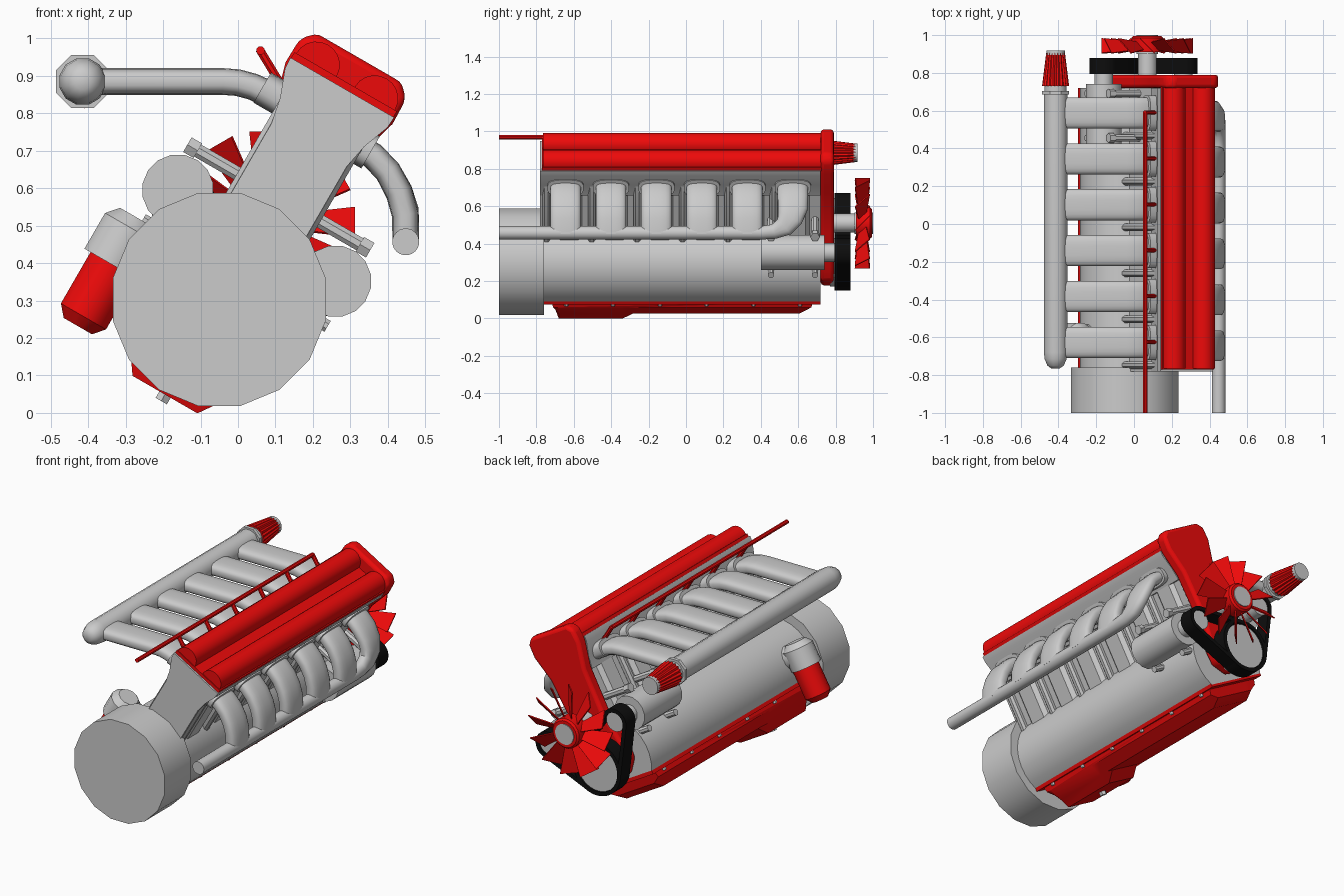
import bpy, bmesh, math
from mathutils import Vector

if "Cube" in bpy.data.objects:
    bpy.data.objects.remove(bpy.data.objects["Cube"])

S, C = 0.5, math.sqrt(3) / 2
RIGHT = Vector((C, 0, -S))          # engine leans 30 degrees to the right
UP = Vector((S, 0, C))
AXIS_Y = Vector((0, 1, 0))
CRANK = Vector((-0.05, 0, 0.3))


def mat(name, col):
    m = bpy.data.materials.new(name)
    m.diffuse_color = (*col, 1)
    m.use_nodes = True
    m.node_tree.nodes["Principled BSDF"].inputs["Base Color"].default_value = m.diffuse_color
    return m


RED = mat("red_paint", (0.85, 0.003, 0.003))
BLACK = mat("rubber", (0.004, 0.004, 0.004))


def L(a, b, y):
    """leaning engine coordinates to world"""
    return CRANK + RIGHT * a + UP * b + AXIS_Y * y


def loft(name, rings, material=None, closed=False, bevel=0):
    bm = bmesh.new()
    vs = [[bm.verts.new(p) for p in r] for r in rings]
    n = len(vs[0])
    for i in range(len(vs) if closed else len(vs) - 1):
        p, q = vs[i], vs[(i + 1) % len(vs)]
        for j in range(n):
            bm.faces.new((p[j], p[(j + 1) % n], q[(j + 1) % n], q[j]))
    if not closed:
        bm.faces.new(vs[0])
        bm.faces.new(vs[-1])
    bmesh.ops.recalc_face_normals(bm, faces=bm.faces)
    me = bpy.data.meshes.new(name)
    bm.to_mesh(me)
    bm.free()
    ob = bpy.data.objects.new(name, me)
    bpy.context.collection.objects.link(ob)
    if material:
        me.materials.append(material)
    if bevel:
        m = ob.modifiers.new("bevel", 'BEVEL')
        m.width, m.segments, m.limit_method = bevel, 3, 'ANGLE'
    return ob


def boxy(v, power):
    return math.copysign(abs(v) ** power, v)


def sweep(name, path, radii, n=14, material=None, ref=AXIS_Y, star=1.0, power=1.0):
    """tube with an elliptical section; radii is one value, or one per point; power < 1 makes it boxy"""
    path = [Vector(p) for p in path]
    if not isinstance(radii, list):
        radii = [radii] * len(path)
    rings = []
    for i, p in enumerate(path):
        t = Vector()
        if i > 0:
            t += (p - path[i - 1]).normalized()
        if i < len(path) - 1:
            t += (path[i + 1] - p).normalized()
        t.normalize()
        r = ref if abs(t.dot(ref)) < 0.99 else Vector((0, 0, 1))
        u = t.cross(r).normalized()
        v = u.cross(t)
        ra, rb = radii[i] if isinstance(radii[i], tuple) else (radii[i], radii[i])
        pw = power if abs(ra - rb) > 0.01 else 1.0
        ring = []
        for k in range(n):
            th = 2 * math.pi * (k + 0.5) / n
            f = star if k % 2 else 1
            ring.append(p + u * ra * f * boxy(math.cos(th), pw) + v * rb * f * boxy(math.sin(th), pw))
        rings.append(ring)
    return loft(name, rings, material)


def prism(name, pts, y0, y1, material=None, bevel=0):
    return loft(name, [[L(a, b, y) for a, b in pts] for y in (y0, y1)], material, bevel=bevel)


def sym(half):
    return half + [(-a, b) for a, b in reversed(half)]


cyl_y = [-0.625 + 0.243 * i for i in range(6)]
rib_y = [-0.747 + 0.243 * i for i in range(7)]

# Flywheel housing, crankcase, cylinder jackets and head
sweep("flywheel_housing", [(-0.05, -1, 0.303), (-0.05, -0.76, 0.303)], 0.29, 16)
case = [(0.237 * math.sin(t), 0.237 * math.cos(t)) for t in [math.radians(2 + 12.2 * k) for k in range(11)]]
prism("crankcase", sym(case), -0.77, 0.72)
prism("block_core", sym([(0.095, 0.52), (0.095, 0.0)]), -0.77, 0.72)
prism("rear_plate", sym([(0.116, 0.5), (0.116, 0.0)]), -0.78, -0.75)
for y in cyl_y:
    sweep("cylinder_jacket", [L(0, 0.05, y), L(0, 0.5, y)], 0.126, 8)
prism("cylinder_head", sym([(0.16, 0.657), (0.158, 0.625), (0.13, 0.55), (0.116, 0.48)]), -0.78, 0.72)
for y in rib_y[:-1]:
    for s in (-1, 1):
        sweep("block_rib", [L(s * 0.108, b, y) for b in (0.145, 0.165, 0.63)], [0.012, 0.022, 0.022], 8)

# Twin cam covers
prism("cam_cover_base", sym([(0.158, 0.675), (0.158, 0.655)]), -0.77, 0.73, RED)
for s in (-1, 1):
    lobe = [(s * 0.09 + 0.062 * math.cos(math.pi * k / 10), 0.677 + 0.06 * math.sin(math.pi * k / 10))
            for k in range(11)]
    lobe = [(lobe[0][0], 0.66)] + lobe + [(lobe[-1][0], 0.66)]
    prism("cam_lobe", lobe, -0.765, 0.73, RED)

# Timing cover at the fan end
prism("timing_cover", sym([(0.13, 0.748), (0.163, 0.715), (0.165, 0.64), (0.125, 0.5), (0.115, 0.25),
                           (0.15, 0.06), (0.145, -0.03), (0.08, -0.1)]), 0.72, 0.79, RED, bevel=0.018)

# Oil pan with deep sump, rim and bolts
side = [(-0.72, -0.14), (-0.71, -0.2), (-0.68, -0.29), (-0.34, -0.29), (-0.28, -0.237),
        (0.61, -0.237), (0.67, -0.2), (0.68, -0.14)]
loft("oil_pan", [[L(a, max(b, lim), y) for y, b in side]
                 for a, lim in ((-0.18, -0.175), (-0.135, -0.24), (-0.1, -0.29),
                                (0.1, -0.29), (0.135, -0.24), (0.18, -0.175))], RED)
prism("oil_pan_rim", sym([(0.2, -0.125), (0.2, -0.146)]), -0.77, 0.72, RED)
for s in (-1, 1):
    for i in range(6):
        y = -0.64 + 0.25 * i
        sweep("rim_bolt", [L(s * 0.188, -0.14, y), L(s * 0.188, -0.16, y)], 0.011, 6)
sweep("drain_plug", [L(0, -0.28, -0.5), L(0, -0.31, -0.5)], 0.02, 6)

# Intake plenum, air filter and runners
px, pz = -0.415, 0.885
sweep("plenum", [(px, y, pz) for y in (-0.765, -0.75, -0.715, -0.68, 0.7)],
      [0.022, 0.045, 0.06, 0.064, 0.064], 12)
sweep("plenum_flange", [(px, y, pz) for y in (0.685, 0.705)], 0.077, 8)
sweep("filter_collar", [(px, y, pz) for y in (0.7, 0.735)], 0.06, 14)
sweep("air_filter", [(px, y, pz) for y in (0.73, 0.905)], [0.072, 0.05], 40, RED, star=0.9)
sweep("filter_cap", [(px, y, pz) for y in (0.895, 0.918)], 0.05, 14)
for y in cyl_y:
    runner = [(px, pz), (-0.04, pz), (0.0, 0.882), (0.04, 0.871), (0.07, 0.857), (0.125, 0.828)]
    y -= 0.002
    sweep("intake_runner", [(x, y, z) for x, z in runner], (0.036, 0.083), 20, power=0.65)
    sweep("intake_flange", [L(-0.185, 0.55, y), L(-0.12, 0.55, y)], (0.047, 0.094), 20, power=0.65)

# Fuel rail and injectors
sweep("fuel_rail", [(0.06, -1, 0.968), (0.06, 0.59, 0.968)], 0.012, 8, RED)
for y in cyl_y:
    sweep("injector", [(0.057, y, 0.972), (0.125, y, 0.86)], 0.012, 8, RED)

# Exhaust pipes, flanges and collector
bend = [(0.31, 0.716), (0.36, 0.687), (0.4, 0.645), (0.43, 0.59), (0.447, 0.53)]
for i, y in enumerate(cyl_y):
    y -= 0.019
    sweep("exhaust_flange", [L(0.12, 0.545, y), L(0.152, 0.545, y)], (0.05, 0.097), 20, power=0.65)
    if i < 5:
        sweep("exhaust_pipe", [(x, y, z) for x, z in bend + [(0.448, 0.45)]], (0.036, 0.082), 20, power=0.65)
path = [(x, 0.571, z) for x, z in bend[:4]]
path += [(0.447, 0.555, 0.535), (0.448, 0.525, 0.49), (0.448, 0.47, 0.464), (0.448, 0.4, 0.457), (0.448, -1, 0.457)]
rad = [(0.082, 0.036)] * 3 + [(0.08, 0.036), (0.07, 0.036), (0.054, 0.036), (0.04, 0.036), 0.036, 0.036]
sweep("exhaust_collector", path, rad, 20, ref=Vector((1, 0, 0)), power=0.75)

# Alternator and pump on either side, with mounting bolts
for s in (-1, 1):
    a, b = s * 0.243, 0.2
    sweep("accessory_body", [L(a, b, y) for y in (0.4, 0.74)], 0.096, 16)
    sweep("accessory_shaft", [L(a, b, y) for y in (0.74, 0.81)], 0.05, 14)
    sweep("accessory_pulley", [L(a, b, y) for y in (0.8, 0.87)], 0.056, 16)
    for y in (0.455, 0.69):
        sweep("lower_mount", [L(s * 0.1, 0.085, y), L(s * 0.285, 0.085, y)], 0.018, 8)
        sweep("upper_mount", [L(s * 0.09, 0.318, y), L(s * 0.27, 0.318, y)], 0.02, 8)
        sweep("mount_nut", [L(s * 0.25, 0.318, y), L(s * 0.282, 0.318, y)], 0.026, 6)

# Crank pulley and the two drive belts
sweep("crank_pulley", [L(0, 0, y) for y in (0.77, 0.87)], 0.13, 24)


def belt_loop(side, inset, y):
    out = []
    for k in range(60):
        d = 2 * math.pi * k / 60
        ca, cb = math.cos(d), math.sin(d)
        a, b, r = max(((0, 0, 0.152), (side * 0.243, 0.2, 0.076)),
                      key=lambda c: c[0] * ca + c[1] * cb + c[2])
        out.append(L(a + (r - inset) * ca, b + (r - inset) * cb, y))
    return out


for s in (-1, 1):
    loft("drive_belt", [belt_loop(s, i, y) for i, y in ((0, 0.795), (0, 0.88), (0.022, 0.88), (0.022, 0.795))],
         BLACK, closed=True)

# Cooling fan
fb = 0.242
sweep("fan_shaft", [L(0, fb, y) for y in (0.78, 0.93)], 0.05, 14)
sweep("fan_hub", [L(0, fb, y) for y in (0.91, 0.985, 0.995)], [0.085, 0.085, 0.075], 20, RED)
sweep("fan_hub_cap", [L(0, fb, y) for y in (0.9, 1.0)], 0.058, 20)
for k in range(12):
    th = 2 * math.pi * k / 12
    rd = RIGHT * math.cos(th) + UP * math.sin(th)
    tg = UP * math.cos(th) - RIGHT * math.sin(th)
    chord = (tg + AXIS_Y).normalized()
    thick = (tg - AXIS_Y).normalized() * 0.003
    rings = []
    for r, w in ((0.07, 0.028), (0.242, 0.055)):
        p = L(0, fb, 0.943) + rd * r
        rings.append([p + chord * w + thick, p + chord * w - thick, p - chord * w - thick, p - chord * w + thick])
    loft("fan_blade", rings, RED)

# Oil filter on the left
fy = -0.605
sweep("oil_filter_arm", [L(-0.29, 0.01, fy), L(-0.15, 0.01, fy)], (0.07, 0.075), 12)
sweep("oil_filter_head", [L(-0.3, b, fy) for b in (-0.06, 0.05, 0.082)], [0.084, 0.084, 0.055], 12)
sweep("oil_filter", [L(-0.293, b, fy) for b in (-0.03, -0.218, -0.248)], [0.072, 0.072, 0.045], 12, RED)

# Smooth the round parts, keep edges sharp
bpy.ops.object.select_all(action='SELECT')
bpy.context.view_layer.objects.active = bpy.context.selected_objects[0]
bpy.ops.object.shade_smooth_by_angle(angle=math.radians(35))
